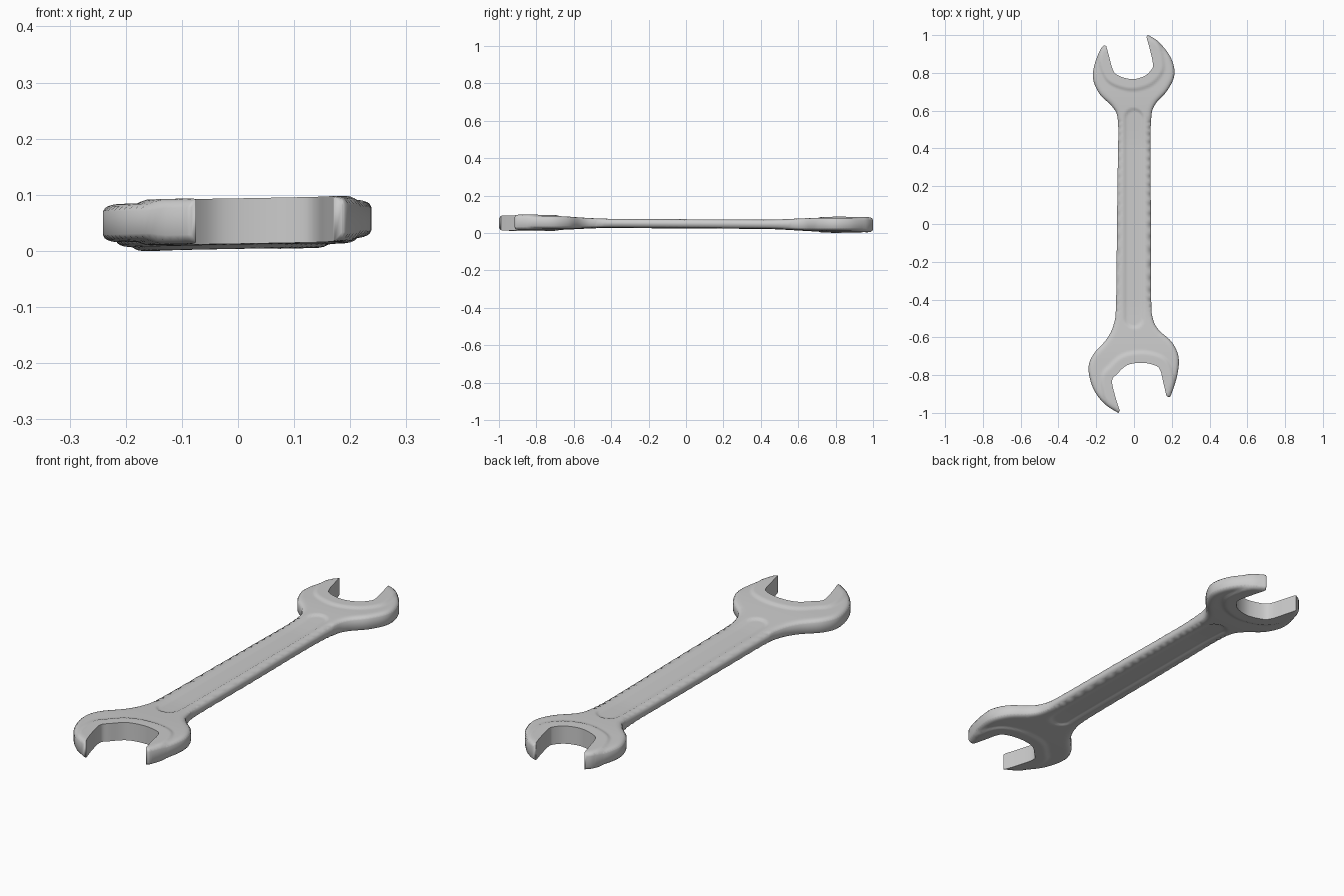
import bpy, bmesh, math
from mathutils import Vector
from mathutils.geometry import delaunay_2d_cdt

if "Cube" in bpy.data.objects:
    bpy.data.objects.remove(bpy.data.objects["Cube"])

# Outline of the wrench as four smooth runs that meet at the prong tips
right_side = [(.072, 1), (.085, .995), (.135, .96), (.195, .88), (.214, .79), (.175, .705), (.11, .63), (.09, .545),
              (.087, .3), (.09, 0), (.091, -.4), (.1, -.5), (.13, -.56), (.2, -.625),
              (.236, -.705), (.229, -.8), (.198, -.9), (.185, -.917)]
lower_jaw = [(.172, -.91), (.155, -.84), (.14, -.777), (.115, -.75), (.045, -.735), (-.035, -.747),
             (-.09, -.795), (-.116, -.83), (-.1, -.91), (-.075, -.99)]
left_side = [(-.083, -1), (-.155, -.953), (-.215, -.873), (-.241, -.767), (-.215, -.69), (-.145, -.61),
             (-.107, -.53), (-.095, -.42), (-.09, 0), (-.086, .3), (-.085, .545),
             (-.114, .62), (-.18, .685), (-.216, .765), (-.21, .84), (-.18, .92), (-.16, .945)]
upper_jaw = [(-.147, .943), (-.13, .88), (-.113, .82), (-.087, .788), (-.013, .767), (.055, .783),
             (.094, .82), (.1, .85), (.085, .92), (.066, .99)]


def spline(pts, n=6):
    p = [Vector(q) for q in pts]
    p = [p[0]] + p + [p[-1]]
    out = []
    for a, b, c, d in zip(p, p[1:], p[2:], p[3:]):
        for k in range(n):
            t = k / n
            out.append(.5 * (2 * b + (c - a) * t + (2 * a - 5 * b + 4 * c - d) * t * t
                             + (3 * b - a - 3 * c + d) * t ** 3))
    return out + [p[-1]]


def segments(pts):
    return [(a.x, a.y, b.x - a.x, b.y - a.y, max((b - a).length_squared, 1e-12))
            for a, b in zip(pts, pts[1:])]


def dist(x, y, segs):
    best = 9
    for ax, ay, dx, dy, l2 in segs:
        px, py = x - ax, y - ay
        t = (px * dx + py * dy) / l2
        t = 0 if t < 0 else 1 if t > 1 else t
        px -= t * dx
        py -= t * dy
        best = min(best, px * px + py * py)
    return math.sqrt(best)


def smooth(a, b, v):
    t = min(max((v - a) / (b - a), 0), 1)
    return t * t * (3 - 2 * t)


runs = [spline(r) for r in (right_side, lower_jaw, left_side, upper_jaw)]
outer = segments(runs[0]) + segments(runs[2])
jaws = segments(runs[1]), segments(runs[3])
outline = [p for r in runs for p in r]
loop = segments(outline + outline[:1])


# Half thickness: thin shank with slots, thicker heads with collars round the jaws
def half_thickness(x, y):
    h = .0235 + .0105 * smooth(.4, .72, abs(y))
    if abs(y) > .55:
        h += .0065 * (1 - smooth(.047, .066, dist(x, y, jaws[y > 0])))
    h -= .006 * (1 - smooth(.04, .054, math.hypot(x, y - min(max(y, -.5), .56))))
    t = min(dist(x, y, outer) / .028, 1)
    return h * (.6 + .4 * math.sqrt(1 - (1 - t) ** 2))


# Fill the outline: rings close to the edge for the rounding, a grid inside
points = list(outline)
for a, b in zip(outline, outline[1:]):
    normal = Vector((b.y - a.y, a.x - b.x)).normalized()
    for off in (.003, .008, .015):
        q = (a + b) / 2 + normal * off
        if dist(q.x, q.y, loop) > off * .9:
            points.append(q)
step = .009
for i in range(-27, 28):
    for j in range(-111, 112):
        x, y = i * step, j * step
        if (abs(x) < .1 or abs(y) > .5) and dist(x, y, loop) > .02:
            points.append(Vector((x, y)))
n = len(outline)
verts, _, faces, *_ = delaunay_2d_cdt(points, [(i, (i + 1) % n) for i in range(n)], [], 1, 1e-5)

# Wrench body: two shaped skins joined by the edge wall
bm = bmesh.new()
made = {i: bm.verts.new((verts[i].x, verts[i].y, 0)) for i in sorted({i for f in faces for i in f})}
for f in faces:
    bm.faces.new([made[i] for i in f])
lower = list(bm.verts)
res = bmesh.ops.extrude_face_region(bm, geom=bm.faces[:], use_keep_orig=True)
upper = [v for v in res["geom"] if isinstance(v, bmesh.types.BMVert)]
for group, sign in ((lower, -1), (upper, 1)):
    for v in group:
        x, y, _ = v.co
        v.co.z = .05 - .006 * y + .018 * x + sign * half_thickness(x, y)
low = min(v.co.z for v in bm.verts)
for v in bm.verts:
    v.co.z -= low
bmesh.ops.recalc_face_normals(bm, faces=bm.faces[:])
mesh = bpy.data.meshes.new("wrench_body")
bm.to_mesh(mesh)
bm.free()
body = bpy.data.objects.new("wrench_body", mesh)
bpy.context.collection.objects.link(body)
bpy.context.view_layer.objects.active = body
body.select_set(True)
bpy.ops.object.shade_smooth_by_angle(angle=math.radians(50))
